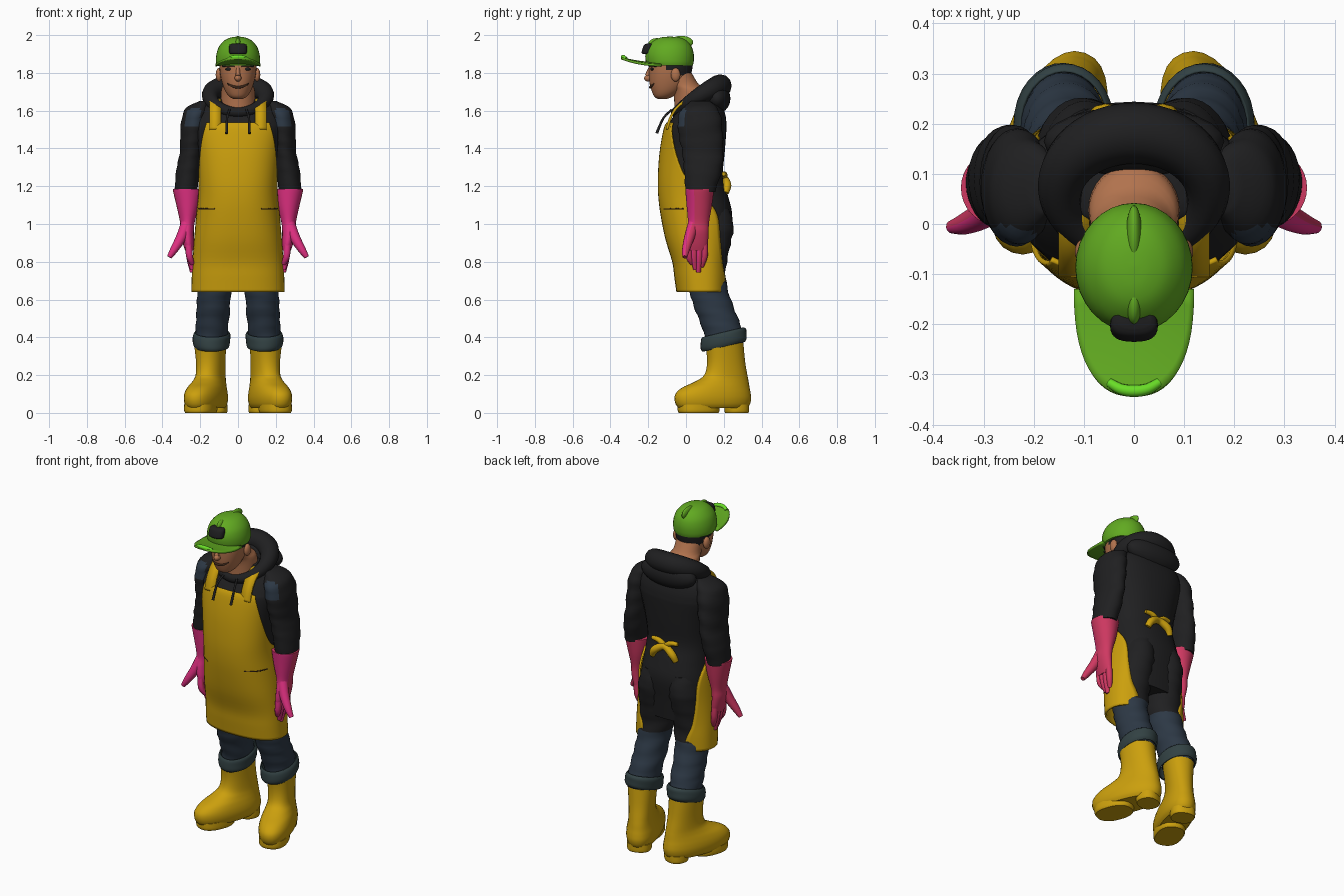
import bpy, bmesh, math
from mathutils import Vector

old = bpy.data.objects.get("Cube")
if old:
    bpy.data.objects.remove(old)


def material(name, rgb):
    m = bpy.data.materials.new(name)
    m.use_nodes = True
    m.diffuse_color = (*rgb, 1)
    m.node_tree.nodes["Principled BSDF"].inputs["Base Color"].default_value = (*rgb, 1)
    return m


YELLOW = material("yellow rubber", (.6, .35, .004))
BLACK = material("black cloth", (.014, .014, .015))
NAVY = material("navy denim", (.026, .04, .06))
CUFF = material("grey denim", (.032, .053, .056))
PINK = material("pink rubber", (.74, .03, .22))
ROSE = material("rose rubber", (.62, .04, .12))
SKIN = material("skin", (.44, .17, .075))
GREEN = material("green cap", (.12, .4, .015))
LIME = material("lime trim", (.14, .72, .02))
BROWN = material("dark brown", (.045, .02, .01))
made = []


def add(name, mesh, mats, rule=None):
    ob = bpy.data.objects.new(name, mesh)
    bpy.context.collection.objects.link(ob)
    for m in mats:
        mesh.materials.append(m)
    if rule:
        for p in mesh.polygons:
            p.material_index = int(rule(p.center, p.normal))
    made.append(ob)
    return ob


def finish(name, bm, mats, rule=None):
    bmesh.ops.recalc_face_normals(bm, faces=bm.faces)
    me = bpy.data.meshes.new(name)
    bm.to_mesh(me)
    bm.free()
    return add(name, me, mats, rule)


def solidify(ob, t):
    mod = ob.modifiers.new("thickness", 'SOLIDIFY')
    mod.thickness, mod.offset = t, 0
    return ob


def smooth_rows(rows, k=4):
    """Catmull-Rom resampling of tuples."""
    out = []
    for i in range(len(rows) - 1):
        a, b, c, d = (rows[min(max(j, 0), len(rows) - 1)] for j in range(i - 1, i + 3))
        for s in range(k):
            t = s / k
            out.append(tuple(.5 * (2 * q + (r - p) * t + (2 * p - 5 * q + 4 * r - w) * t * t
                                   + (3 * q - p - 3 * r + w) * t ** 3)
                             for p, q, r, w in zip(a, b, c, d)))
    return out + [rows[-1]]


def loft(name, rows, mats, side=1, n=32, power=1, rot=0, tilt=0, ripple=0, cap=True, rule=None):
    """Stack of oval rings (z, cx, cy, rx, ry[, half angle]); a half angle leaves the ring open."""
    bm = bmesh.new()
    rings, part = [], len(rows[0]) > 5
    for z, cx, cy, rx, ry, *arc in smooth_rows(rows):
        half = math.radians(arc[0]) if part else math.pi
        ring = []
        for i in range(n + part):
            t = -half + 2 * half * i / n
            f = 1 + ripple * math.sin(z * 75 + 2 * math.sin(t + z * 9))
            s, c = math.sin(t), -math.cos(t)
            x = rx * f * math.copysign(abs(s) ** power, s)
            y = ry * f * math.copysign(abs(c) ** power, c)
            x, y = x * math.cos(rot) - y * math.sin(rot), x * math.sin(rot) + y * math.cos(rot)
            ring.append(bm.verts.new((side * (cx + x), cy + y, z + tilt * y)))
        rings.append(ring)
    for a, b in zip(rings, rings[1:]):
        for i in range(n):
            j = (i + 1) % len(a)
            bm.faces.new((a[i], a[j], b[j], b[i]))
    if cap and not part:
        bm.faces.new(rings[0])
        bm.faces.new(rings[-1])
    return finish(name, bm, mats, rule)


def tube(name, pts, radii, mats, side=1, cyclic=False, rule=None):
    """Round tube through points, with a radius at each point."""
    rows = [(*p, r) for p, r in zip(pts, radii)]
    if not cyclic:
        rows = smooth_rows(rows)
    cu = bpy.data.curves.new(name, 'CURVE')
    cu.dimensions, cu.bevel_depth, cu.bevel_resolution, cu.use_fill_caps = '3D', 1, 4, True
    sp = cu.splines.new('POLY')
    sp.points.add(len(rows) - 1)
    sp.use_cyclic_u = cyclic
    for p, (x, y, z, r) in zip(sp.points, rows):
        p.co, p.radius = (side * x, y, z, 1), r
    tmp = bpy.data.objects.new(name + " path", cu)
    me = bpy.data.meshes.new_from_object(tmp)
    bpy.data.objects.remove(tmp)
    me.materials.clear()
    return add(name, me, mats, rule)


def ball(name, loc, size, mat):
    bm = bmesh.new()
    bmesh.ops.create_uvsphere(bm, u_segments=24, v_segments=14, radius=1)
    bmesh.ops.scale(bm, vec=Vector(size), verts=bm.verts)
    bmesh.ops.translate(bm, vec=Vector(loc), verts=bm.verts)
    return finish(name, bm, [mat])


# Torso profile (z, half width, front y, back y, apron half angle), shared by hoodie and apron
profile = [(.64, .232, -.036, .212, 152), (.72, .23, -.047, .214, 146), (.8, .226, -.058, .214, 136),
           (.92, .217, -.094, .228, 127), (1.05, .206, -.12, .244, 118), (1.15, .196, -.132, .222, 102),
           (1.25, .196, -.134, .195, 82), (1.38, .21, -.125, .205, 61), (1.5, .236, -.104, .214, 42),
           (1.535, .238, -.088, .214, 38), (1.58, .23, -.06, .208, 0), (1.63, .2, -.025, .19, 0),
           (1.67, .12, .0, .15, 0)]
torso = [(z, 0, (f + b) / 2, w, (b - f) / 2) for z, w, f, b, a in profile]
loft("hoodie_body", torso[2:], [BLACK], power=.84)
apron_rows = [(z, 0, (f + b) / 2, w + .01, (b - f) / 2 + .01, a) for z, w, f, b, a in profile[:10]]
solidify(loft("apron", apron_rows, [YELLOW], n=40, power=.84), .01)

# Apron bow on the back
tube("bow_tails", [(-.078, .21, 1.165), (-.058, .218, 1.205), (0, .208, 1.235), (.058, .218, 1.205),
                   (.078, .21, 1.165)], [.017, .022, .02, .022, .017], [YELLOW])
for side, word in ((1, "left"), (-1, "right")):
    tube(word + "_bow_loop", [(0, .2, 1.235), (.04, .204, 1.262), (.085, .2, 1.265)],
         [.016, .015, .011], [YELLOW], side)

    # Apron strap
    bm = bmesh.new()
    path = smooth_rows([(-.1, 1.5), (-.083, 1.56), (-.05, 1.615), (.0, 1.652), (.06, 1.66)])
    edges = [[bm.verts.new((side * (.12 + w), y, z)) for w in (-.031, .031)] for y, z in path]
    for a, b in zip(edges, edges[1:]):
        bm.faces.new((a[0], a[1], b[1], b[0]))
    solidify(finish(word + "_apron_strap", bm, [YELLOW]), .014)

    # Waist pocket seam
    seam = []
    for deg in (30, 45, 60, 72):
        t = math.radians(deg)
        seam.append((.216 * math.sin(t) ** .84, .06 - .198 * math.cos(t) ** .84, 1.08))
    tube(word + "_pocket_seam", seam, [.004] * 4, [BROWN], side)

    # Sleeve with faded shoulder patch
    loft(word + "_sleeve", [(1.65, .175, .075, .03, .05), (1.615, .212, .075, .062, .09),
                            (1.56, .23, .072, .068, .114), (1.47, .24, .078, .066, .116),
                            (1.38, .248, .088, .06, .108), (1.28, .264, .088, .064, .098),
                            (1.17, .277, .076, .058, .078)], [BLACK, NAVY], side, ripple=.03,
         rule=lambda c, n: n.y < -.5 and 1.52 < c.z < 1.62 and abs(c.x) > .2)

    # Glove: gauntlet, palm, fingers and thumb; rosier on the outer and rear sides
    rosy = lambda c, n: n.y > -.3
    glove = [PINK, ROSE]
    loft(word + "_glove", [(1.185, .268, .072, .077, .076), (1.17, .268, .072, .075, .075),
                           (1.09, .266, .07, .058, .066), (1.01, .268, .066, .039, .056),
                           (.96, .27, .06, .036, .06), (.9, .263, .056, .03, .06),
                           (.86, .258, .056, .022, .052)], glove, side, rule=rosy)
    for i, tip in enumerate((.79, .76, .745, .775)):
        y = .016 + .027 * i
        tube(f"{word}_finger_{i + 1}", [(.262, y, .9), (.257, y, .83), (.242, .6 * y + .024, tip)],
             [.018, .018, .012], glove, side, rule=rosy)
    tube(word + "_thumb", [(.272, .04, 1.0), (.3, .018, .93), (.338, .0, .865), (.364, -.006, .825)],
         [.031, .028, .021, .013], glove, side, rule=rosy)

    # Trouser leg, black at the seat and navy below
    loft(word + "_trouser_leg", [(.37, .142, .205, .08, .1), (.45, .138, .19, .086, .104),
                                 (.54, .132, .155, .088, .105), (.64, .126, .122, .09, .103),
                                 (.74, .115, .105, .1, .104), (.86, .107, .11, .1, .118),
                                 (.98, .1, .13, .095, .122), (1.08, .09, .12, .08, .11)],
         [NAVY, BLACK], side, ripple=.03, rule=lambda c, n: c.z > .7)
    solidify(loft(word + "_trouser_cuff", [(.352, .14, .2, .09, .108), (.37, .14, .2, .095, .118),
                                           (.41, .14, .198, .096, .118), (.425, .139, .195, .088, .107)],
                  [CUFF], side, tilt=.24, ripple=.015, cap=False), .006)

    # Boot, toes turned out, with separate sole and heel
    turn = .35
    at = lambda u: (.17 + u * math.sin(turn), .142 - u * math.cos(turn))
    loft(word + "_boot", [(z, *at(u), w, l) for z, u, l, w in (
        (.025, 0, .19, .076), (.045, 0, .205, .088), (.075, 0, .212, .093), (.105, -.003, .206, .091),
        (.135, -.018, .185, .084), (.165, -.05, .148, .075), (.2, -.073, .118, .07),
        (.27, -.075, .103, .072), (.37, -.065, .102, .081))], [YELLOW], side, power=.9, rot=turn)
    for part, u, l, w in (("sole", .08, .112, .08), ("heel", -.135, .062, .068)):
        loft(f"{word}_boot_{part}", [(0, *at(u), w * .93, l * .95), (.012, *at(u), w, l),
                                     (.045, *at(u), w, l)], [YELLOW], side, power=.85, rot=turn)

    # Hood drawstring, ear, eye and brow
    tube(word + "_drawstring", [(.045, -.075, 1.605), (.058, -.12, 1.56), (.06, -.155, 1.48)],
         [.006, .006, .008], [BLACK], side)
    ball(word + "_ear", (side * .101, -.055, 1.79), (.017, .025, .036), SKIN)
    ball(word + "_eye", (side * .042, -.178, 1.82), (.026, .011, .009), BLACK)
    tube(word + "_brow", [(.018, -.194, 1.838), (.045, -.184, 1.843), (.08, -.158, 1.836)],
         [.006, .008, .006], [BLACK], side)

# Hood: wide collar dipping to a low front and rising to the back, with a soft bag behind
angles = [2 * math.pi * i / 48 for i in range(48)]
tube("hood_collar", [(.147 * math.sin(t), .064 - .117 * math.cos(t),
                      1.674 - .07 * math.cos(t) - .012 * math.cos(t) ** 2)
                     for t in angles], [.044 - .017 * math.cos(t) for t in angles], [BLACK], cyclic=True)
ball("hood_bag", (0, .165, 1.665), (.18, .07, .08), BLACK)

# Neck and head, with hair by height and depth
loft("neck", [(1.58, 0, .03, .09, .09), (1.7, 0, .025, .09, .092), (1.74, 0, -.015, .078, .082),
              (1.8, 0, -.04, .077, .07)], [SKIN])
loft("head", [(1.662, 0, -.125, .025, .025), (1.675, 0, -.118, .047, .05), (1.7, 0, -.105, .066, .075),
              (1.74, 0, -.092, .082, .1), (1.79, 0, -.085, .094, .111), (1.84, 0, -.08, .099, .116),
              (1.88, 0, -.08, .099, .116)], [SKIN, BLACK], power=.95,
     rule=lambda c, n: c.z > 1.81 and c.y > -.1 or c.z > 1.775 and c.y > -.03)
ball("nose", (0, -.198, 1.772), (.018, .024, .018), SKIN)
tube("nose_bridge", [(0, -.19, 1.825), (0, -.205, 1.785)], [.009, .013], [SKIN])
arc = [math.radians(14 * k) for k in range(-3, 4)]
tube("smile", [(.082 * math.sin(t), -.096 - .093 * math.cos(t), 1.724 + .04 * t * t) for t in arc],
     [.004, .006, .007, .007, .007, .006, .004], [BROWN])

# Cap crown, ridges, badge and brim
loft("cap_crown", [(1.838, 0, -.084, .112, .12), (1.86, 0, -.086, .117, .127), (1.9, 0, -.087, .114, .128),
                   (1.94, 0, -.086, .1, .115), (1.973, 0, -.084, .07, .084),
                   (1.988, 0, -.084, .035, .046), (1.992, 0, -.084, .004, .004)], [GREEN])
ball("cap_back_ridge", (0, -.024, 1.962), (.016, .062, .034), GREEN)
ball("cap_front_ridge", (0, -.155, 1.952), (.016, .045, .032), GREEN)
loft("cap_badge", [(1.9, 0, -.205, .04, .025), (1.91, 0, -.205, .047, .03), (1.945, 0, -.198, .046, .026),
                   (1.955, 0, -.19, .034, .018)], [BLACK], power=.8)
bm = bmesh.new()
grid = []
for i in range(9):
    r = .3 + .7 * i / 8
    row = []
    for j in range(29):
        t = math.pi * j / 28
        x = .119 * r * math.copysign(abs(math.cos(t)) ** .82, math.cos(t))
        d = r * math.sin(t) ** .82
        row.append(bm.verts.new((x, -.13 - .213 * d, 1.85 + .028 * d * d - .7 * x * x)))
    grid.append(row)
for a, b in zip(grid, grid[1:]):
    for j in range(28):
        bm.faces.new((a[j], a[j + 1], b[j + 1], b[j]))
solidify(finish("cap_brim", bm, [GREEN]), .012)
tube("brim_trim", [(-.05, -.316, 1.874), (-.027, -.329, 1.882), (0, -.333, 1.884),
                   (.027, -.329, 1.882), (.05, -.316, 1.874)], [.009, .011, .012, .011, .009], [LIME])

# Smooth shading with sharp rims kept
bpy.ops.object.select_all(action='DESELECT')
for ob in made:
    ob.select_set(True)
bpy.context.view_layer.objects.active = made[0]
bpy.ops.object.shade_smooth_by_angle(angle=math.radians(45))
